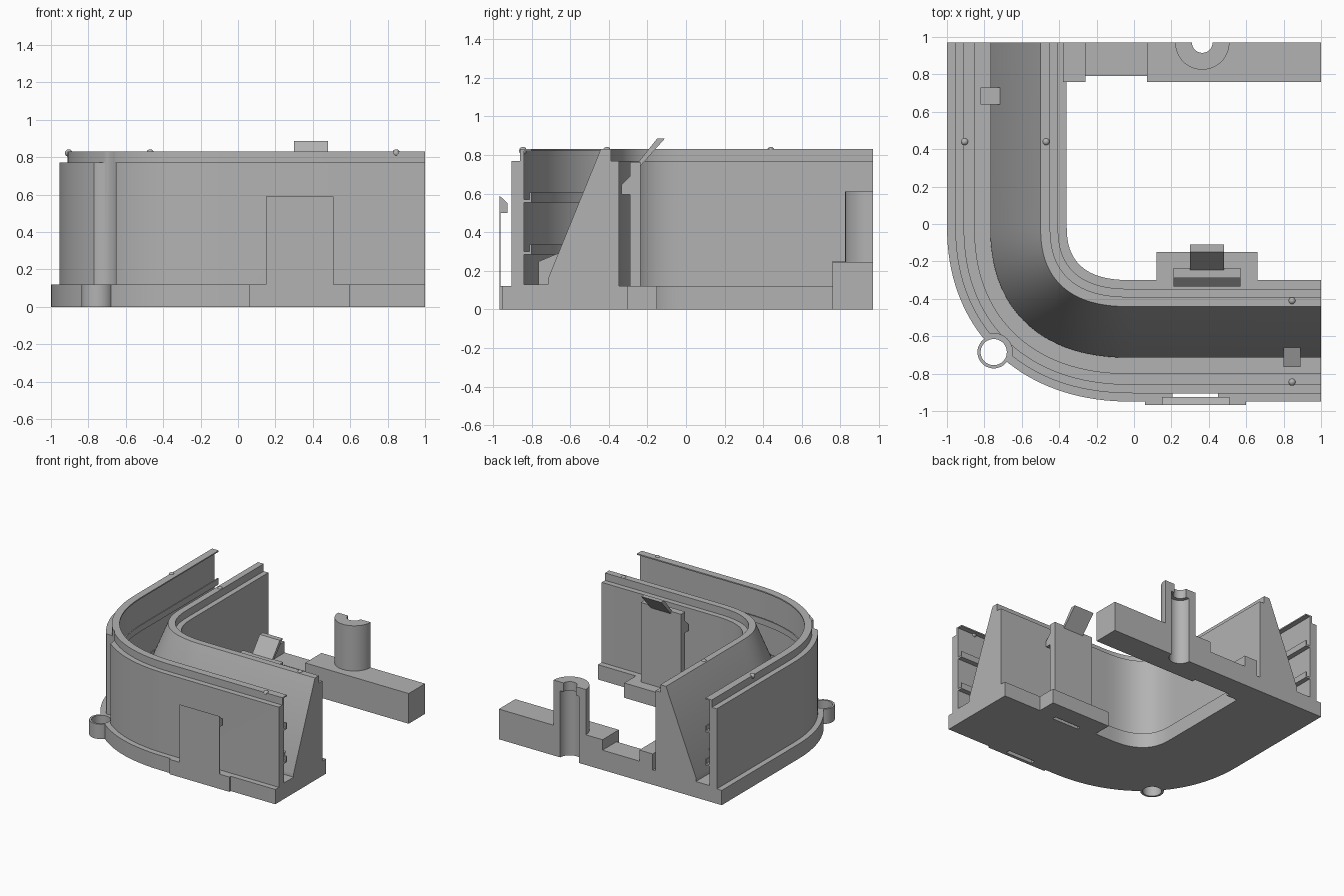
import bpy, bmesh, math

if "Cube" in bpy.data.objects:
    bpy.data.objects.remove(bpy.data.objects["Cube"])

GREY = bpy.data.materials.new("plain grey")
GREY.diffuse_color = (0.45, 0.45, 0.45, 1)
GREY.use_nodes = True
GREY.node_tree.nodes["Principled BSDF"].inputs["Base Color"].default_value = GREY.diffuse_color


def make(name, bm, smooth=False):
    """Turn a bmesh into a named grey object."""
    bmesh.ops.recalc_face_normals(bm, faces=bm.faces)
    me = bpy.data.meshes.new(name)
    bm.to_mesh(me)
    bm.free()
    me.materials.append(GREY)
    ob = bpy.data.objects.new(name, me)
    bpy.context.collection.objects.link(ob)
    if smooth:
        shade(ob)
    return ob


def activate(ob):
    bpy.ops.object.select_all(action='DESELECT')
    ob.select_set(True)
    bpy.context.view_layer.objects.active = ob


def shade(ob):
    activate(ob)
    bpy.ops.object.shade_smooth_by_angle(angle=math.radians(30))


def prism(name, pts, vec, smooth=False):
    """Extrude a closed 3D outline along a vector."""
    bm = bmesh.new()
    f = bm.faces.new([bm.verts.new(p) for p in pts])
    r = bmesh.ops.extrude_face_region(bm, geom=[f])
    bmesh.ops.translate(bm, vec=vec, verts=[v for v in r["geom"] if isinstance(v, bmesh.types.BMVert)])
    return make(name, bm, smooth)


def box(name, x0, x1, y0, y1, z0, z1):
    return prism(name, [(x0, y0, z0), (x1, y0, z0), (x1, y1, z0), (x0, y1, z0)], (0, 0, z1 - z0))


def side_prism(name, x0, x1, yz):
    return prism(name, [(x0, y, z) for y, z in yz], (x1 - x0, 0, 0))


def cylinder(name, x, y, r, z0, z1, n=48):
    ring = [(x + r * math.cos(2 * math.pi * i / n), y + r * math.sin(2 * math.pi * i / n), z0) for i in range(n)]
    return prism(name, ring, (0, 0, z1 - z0), True)


def cut(ob, *cutters):
    for c in cutters:
        m = ob.modifiers.new("cut", 'BOOLEAN')
        m.operation, m.solver, m.object = 'DIFFERENCE', 'EXACT', c
        activate(ob)
        bpy.ops.object.modifier_apply(modifier=m.name)
        bpy.data.objects.remove(c)


# Channel cross-section: distance inward from the outer edge, height
def rail(z):
    return [(.11, z + .015), (.14, z + .015), (.14, z + .05), (.15, z + .05), (.15, z), (.11, z)]


PROFILE = ([(0, 0), (0, .12), (.045, .12), (.045, .77), (.09, .77), (.09, .83), (.15, .83), (.15, .82), (.11, .82)]
           + rail(.555) + rail(.285)
           + [(.11, .13), (.235, .13), (.235, .16), (.508, .83), (.56, .83), (.56, .77), (.603, .77),
              (.603, .12), (.65, .12), (.65, 0)])


def path(o, steps=36):
    """Plan curve at inward offset o: straight arm, rounded corner, straight arm."""
    a, b = 1 - o * .985, .95 - o
    e = 2 / (2.2 + .45 * o / .65)
    pts = [(-a, .97)]
    for i in range(steps + 1):
        t = math.pi / 2 * i / steps
        pts.append((-a * max(math.cos(t), 0) ** e, -b * math.sin(t) ** e))
    return pts + [(1, -b)]


# Curved channel with sloped inner wall
bm = bmesh.new()
rows = [[bm.verts.new((x, y, z)) for x, y in path(o)] for o, z in PROFILE]
n = len(rows)
for j in range(n):
    p, q = rows[j], rows[(j + 1) % n]
    for i in range(len(p) - 1):
        bm.faces.new((p[i], p[i + 1], q[i + 1], q[i]))
for end in (0, -1):
    bm.faces.new([r[end] for r in rows])
channel = make("curved_channel", bm)
HX, HY = -.75, -.685
cut(channel,
    box("slot_cutter", .205, .45, -.945, -.905, -.1, .2),
    box("slot_cutter", .27, .51, -.332, -.292, -.1, .2),
    cylinder("notch_cutter", HX, HY, .1, .12, 1),
    cylinder("hole_cutter", HX, HY, .07, -.1, .2))
shade(channel)

# Screw eyelet on the outer corner
eyelet = cylinder("corner_eyelet", HX, HY, .087, 0, .12)
cut(eyelet, cylinder("hole_cutter", HX, HY, .07, -.1, .2))
shade(eyelet)

# Small blocks at the foot of the slope, one on each arm
FOOT = [(.765, .12), (.765, .248), (.66, .292), (.66, .12)]
side_prism("front_foot_block", .8, .89, [(-a, z) for a, z in FOOT])
prism("left_foot_block", [(-a - .055, .64, z) for a, z in FOOT], (0, .09, 0))

# Locating bumps on the rims
for x, y in ((-.905, .44), (-.47, .44), (.845, -.41), (.845, -.845)):
    bm = bmesh.new()
    bmesh.ops.create_uvsphere(bm, u_segments=16, v_segments=10, radius=.02)
    bmesh.ops.translate(bm, vec=(x, y, .822), verts=bm.verts)
    make("rim_bump", bm, True)

# Outer clip: base pad, thin panel and hook
box("outer_clip_pad", .06, .6, -.967, -.94, 0, .12)
side_prism("outer_clip_panel", .15, .51,
           [(-.967, .1), (-.967, .59), (-.925, .55), (-.925, .5), (-.962, .5), (-.962, .1)])

# Inner clip: base pad, upright with hook, tilted finger tab
box("inner_clip_pad", .12, .66, -.302, -.15, 0, .12)
side_prism("inner_clip_upright", .21, .57,
           [(-.29, .1), (-.29, .595), (-.335, .595), (-.335, .645), (-.29, .69), (-.29, .765), (-.235, .765), (-.235, .1)])
side_prism("inner_clip_tab", .3, .48,
           [(-.27, .735), (-.27, .765), (-.245, .765), (-.15, .885), (-.11, .885), (-.235, .745)])

# Back crossbar with a lowered middle section
side = [("bar_end_block", -.38, -.26, .76, .25), ("bar_low_section", -.26, .07, .79, .16)]
for name, x0, x1, y0, h in side:
    box(name, x0, x1, y0, .97, 0, h)
bar = box("bar_high_section", .07, 1, .76, .97, 0, .245)

# Half-round screw post with stepped bore
PX = .365
post = cylinder("screw_post", PX, .97, .145, .2, .612, 64)
cut(post, box("half_cutter", 0, 1, .97, 1.3, 0, 1))
for ob in (bar, post):
    cut(ob, cylinder("bore_cutter", PX, .97, .085, -.1, .54), cylinder("tip_cutter", PX, .97, .055, .5, 1))
shade(post)
shade(bar)
